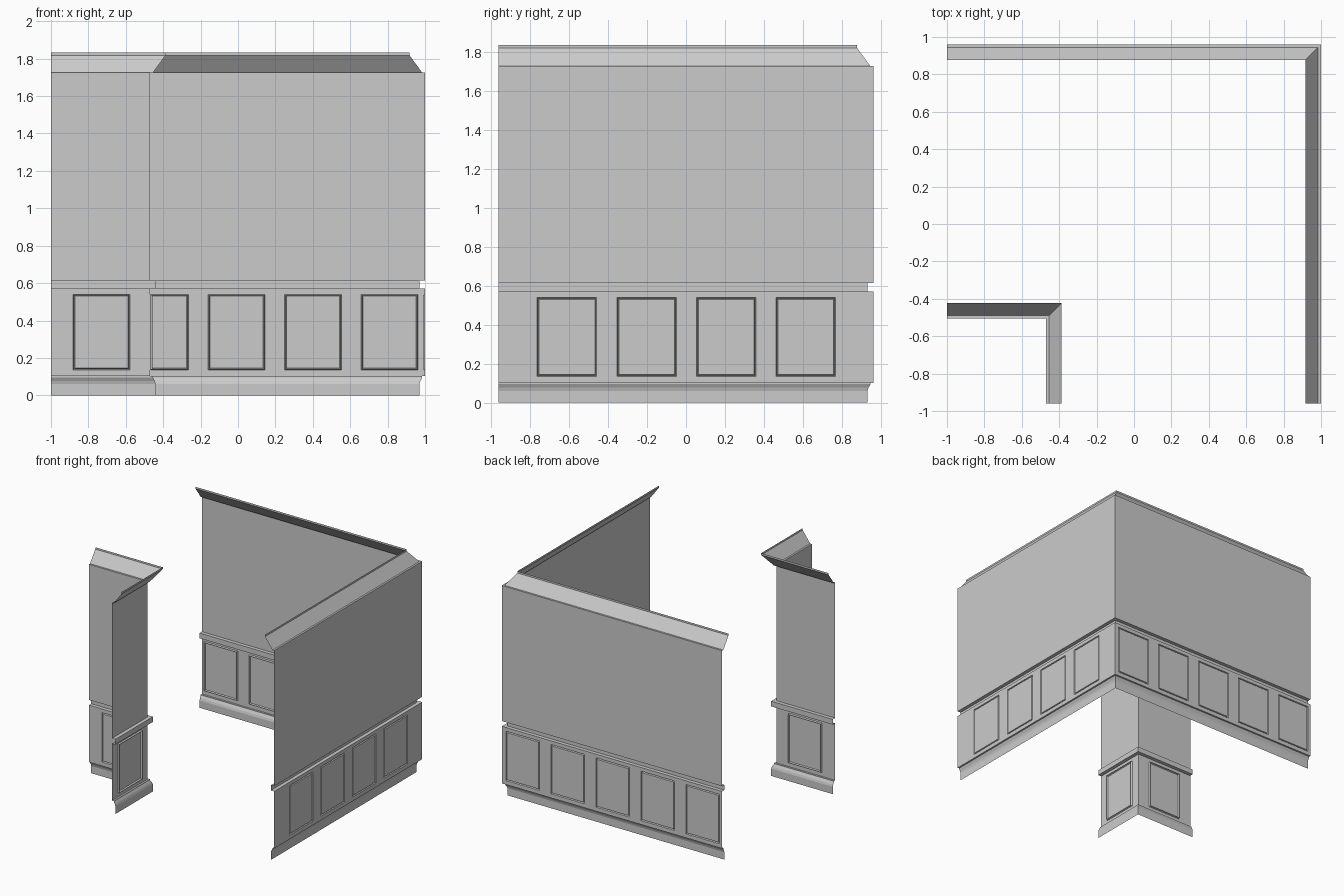
import bpy, bmesh

if "Cube" in bpy.data.objects:
    bpy.data.objects.remove(bpy.data.objects["Cube"])

END_X, END_Y = -1.0, -0.96
PANEL_W, PANEL_Z = 0.305, (0.135, 0.54)

# Profiles as (projection into the corridor, height)
PROFILES = {
    "skirting_board": [(0.03, 0), (0.03, 0.06), (0.025, 0.077), (0.015, 0.095), (0.015, 0.102), (0, 0.102)],
    "chair_rail": [(0, 0.57), (0.03, 0.57), (0.03, 0.613), (0, 0.613)],
    "upper_wall": [(0, 0.613), (0, 1.725)],
    "crown_moulding": [(0, 1.725), (0.015, 1.725), (0.083, 1.818), (0.083, 1.833)],
}


def finish(bm, name):
    mesh = bpy.data.meshes.new(name)
    bm.to_mesh(mesh)
    bm.free()
    obj = bpy.data.objects.new(name, mesh)
    bpy.context.collection.objects.link(obj)


def add_face(bm, verts, side):
    # side -1 faces in towards the room, side +1 faces out from the pillar
    return bm.faces.new(verts if side < 0 else verts[::-1])


def sweep(name, profile, cx, cy, side):
    """Run a profile along an L-shaped wall with a mitred corner."""
    bm = bmesh.new()
    rows = []
    for d, z in profile:
        x, y = cx + side * d, cy + side * d
        rows.append([bm.verts.new(p) for p in ((END_X, y, z), (x, y, z), (x, END_Y, z))])
    for a, b in zip(rows, rows[1:]):
        for i in range(2):
            add_face(bm, [a[i], a[i + 1], b[i + 1], b[i]], side)
    finish(bm, name)


def wainscot(name, start, end, axis, fixed, centres, side):
    """Flat wall strip with a raised frame moulding around each panel."""
    bm = bmesh.new()
    cuts = [start]
    step = 1 if end > start else -1
    for c in sorted(centres, reverse=step < 0):
        cuts += [c - step * PANEL_W / 2, c + step * PANEL_W / 2]
    cuts.append(end)
    rows = []
    for z in (0.102, *PANEL_Z, 0.57):
        rows.append([bm.verts.new((u, fixed, z) if axis == "x" else (fixed, u, z)) for u in cuts])
    panels = []
    for j in range(3):
        for i in range(len(cuts) - 1):
            a, b = rows[j], rows[j + 1]
            f = add_face(bm, [a[i], a[i + 1], b[i + 1], b[i]], side)
            if j == 1 and i % 2 == 1:
                panels.append(f)
    bm.normal_update()
    # Frame rises, then falls back to the panel field
    for depth in (0.012, -0.012):
        bmesh.ops.inset_individual(bm, faces=panels, thickness=0.005, depth=depth, use_even_offset=True)
        bm.normal_update()
    finish(bm, name)


# Outer room corner and inner pillar corner
WALLS = [
    ("outer", 1.0, 0.96, -1, [-0.826 + 0.409 * i for i in range(5)], [-0.61 + 0.408 * i for i in range(4)]),
    ("pillar", -0.47, -0.505, 1, [-0.73], [-0.733]),
]
for label, cx, cy, side, xs, ys in WALLS:
    for part, profile in PROFILES.items():
        sweep(f"{label}_{part}", profile, cx, cy, side)
    wainscot(f"{label}_wainscot_back", END_X, cx, "x", cy, xs, side)
    wainscot(f"{label}_wainscot_side", cy, END_Y, "y", cx, ys, side)
